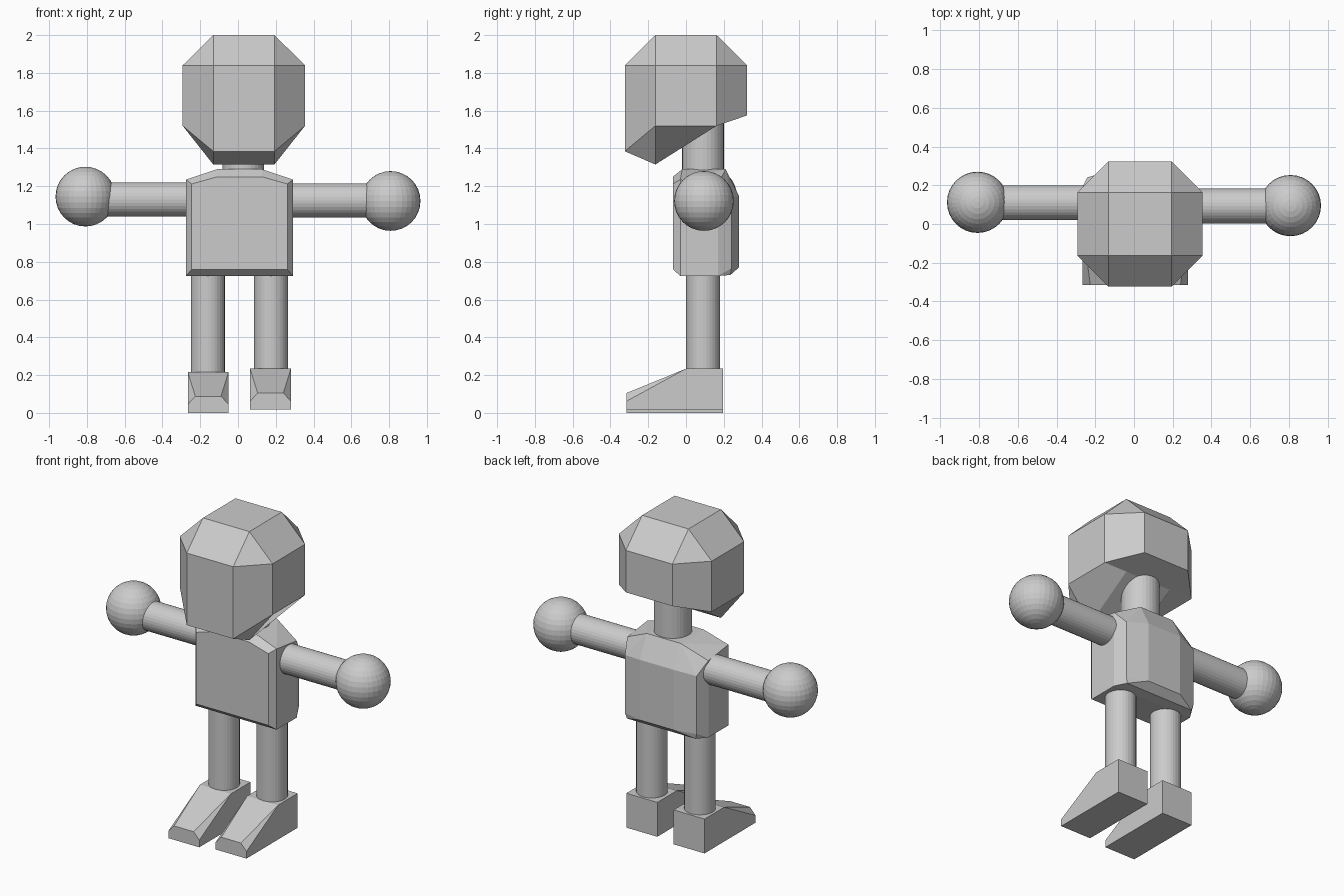
import bpy, bmesh
from math import pi
from mathutils import Matrix

cube = bpy.data.objects.get("Cube")
if cube:
    bpy.data.objects.remove(cube)

grey = bpy.data.materials.new("plain grey")
grey.use_nodes = True
grey.diffuse_color = (0.6, 0.6, 0.6, 1)
grey.node_tree.nodes["Principled BSDF"].inputs["Base Color"].default_value = (0.6, 0.6, 0.6, 1)


def finish(name, bm):
    bmesh.ops.recalc_face_normals(bm, faces=bm.faces)
    mesh = bpy.data.meshes.new(name)
    bm.to_mesh(mesh)
    bm.free()
    mesh.materials.append(grey)
    obj = bpy.data.objects.new(name, mesh)
    bpy.context.collection.objects.link(obj)
    return obj


def hull(name, half_points, location):
    """Convex block from points on one side, mirrored in x."""
    bm = bmesh.new()
    for x, y, z in half_points:
        for s in (1, -1):
            bm.verts.new((s * x, y, z))
    res = bmesh.ops.convex_hull(bm, input=bm.verts)
    loose = {v for v in res["geom_interior"] + res["geom_unused"]
             if isinstance(v, bmesh.types.BMVert)}
    bmesh.ops.delete(bm, geom=list(loose), context="VERTS")
    bmesh.ops.dissolve_limit(bm, angle_limit=0.03, verts=bm.verts, edges=bm.edges)
    finish(name, bm).location = location


def tube(name, radius, start, end, axis="Z"):
    """Round bar between two points along x or z."""
    i = "XYZ".index(axis)
    length = abs(end[i] - start[i])
    bm = bmesh.new()
    bmesh.ops.create_cone(bm, cap_ends=True, segments=32, radius1=radius,
                          radius2=radius, depth=length)
    if axis == "X":
        bmesh.ops.rotate(bm, verts=bm.verts, matrix=Matrix.Rotation(pi / 2, 3, "Y"))
    finish(name, bm).location = [(a + b) / 2 for a, b in zip(start, end)]


# Head: bevelled block with a chin that slopes up toward the back
bm = bmesh.new()
bmesh.ops.create_cube(bm, size=0.648)
bmesh.ops.bevel(bm, geom=bm.edges[:], offset=0.162, segments=1, affect="EDGES")
for v in bm.verts:
    x, y, z = v.co
    if z > 0:
        v.co.z = 2.0 if z > 0.25 else 1.84
    elif z < -0.25:
        v.co.z = 1.315 if y < 0 else 1.52
    elif abs(y) > 0.25:
        v.co.z = 1.385 if y < 0 else 1.575
    else:
        v.co.z = 1.52
finish("head", bm).location = (0.031, 0, 0)

tube("neck", 0.11, (0.028, 0.09, 1.2), (0.028, 0.09, 1.6))

# Torso: sloped shoulders, bevelled front, rounded back
hull("torso", [
    (0.283, -0.03, 0.725), (0.283, 0.17, 0.725), (0.24, 0.235, 0.73),
    (0.253, -0.07, 0.76), (0.253, -0.07, 1.212), (0.118, -0.07, 1.25),
    (0.283, -0.03, 1.235), (0.283, 0.17, 1.21),
    (0.25, 0.24, 0.765), (0.118, 0.28, 0.77),
    (0.25, 0.24, 1.13), (0.118, 0.28, 1.15),
    (0.118, -0.02, 1.29), (0.118, 0.21, 1.29),
], (0.008, 0, 0))

# Limbs: side, x sign, arm y and z, hand z, leg x, foot x, foot base
for side, s, ay, az, hz, lx, fx, base in (
        ("left", 1, 0.093, 1.125, 1.122, 0.175, 0.172, 0.017),
        ("right", -1, 0.11, 1.13, 1.145, -0.16, -0.158, 0.0)):
    tube(side + "_arm", 0.09, (s * 0.2, ay, az), (s * 0.75, ay, az), "X")

    bm = bmesh.new()
    bmesh.ops.create_uvsphere(bm, u_segments=32, v_segments=16, radius=0.158)
    finish(side + "_hand", bm).location = (s * 0.808, ay + 0.002, hz)

    tube(side + "_leg", 0.09, (lx, 0.09, 0.15), (lx, 0.09, 0.78))

    # Wedge foot with cut toe corners
    hull(side + "_foot", [
        (0.108, 0.195, 0), (0.108, 0.195, 0.217), (0.108, 0, 0.217),
        (0.108, -0.315, 0), (0.108, -0.315, 0.045), (0.068, -0.315, 0.088),
    ], (fx, 0, base))
